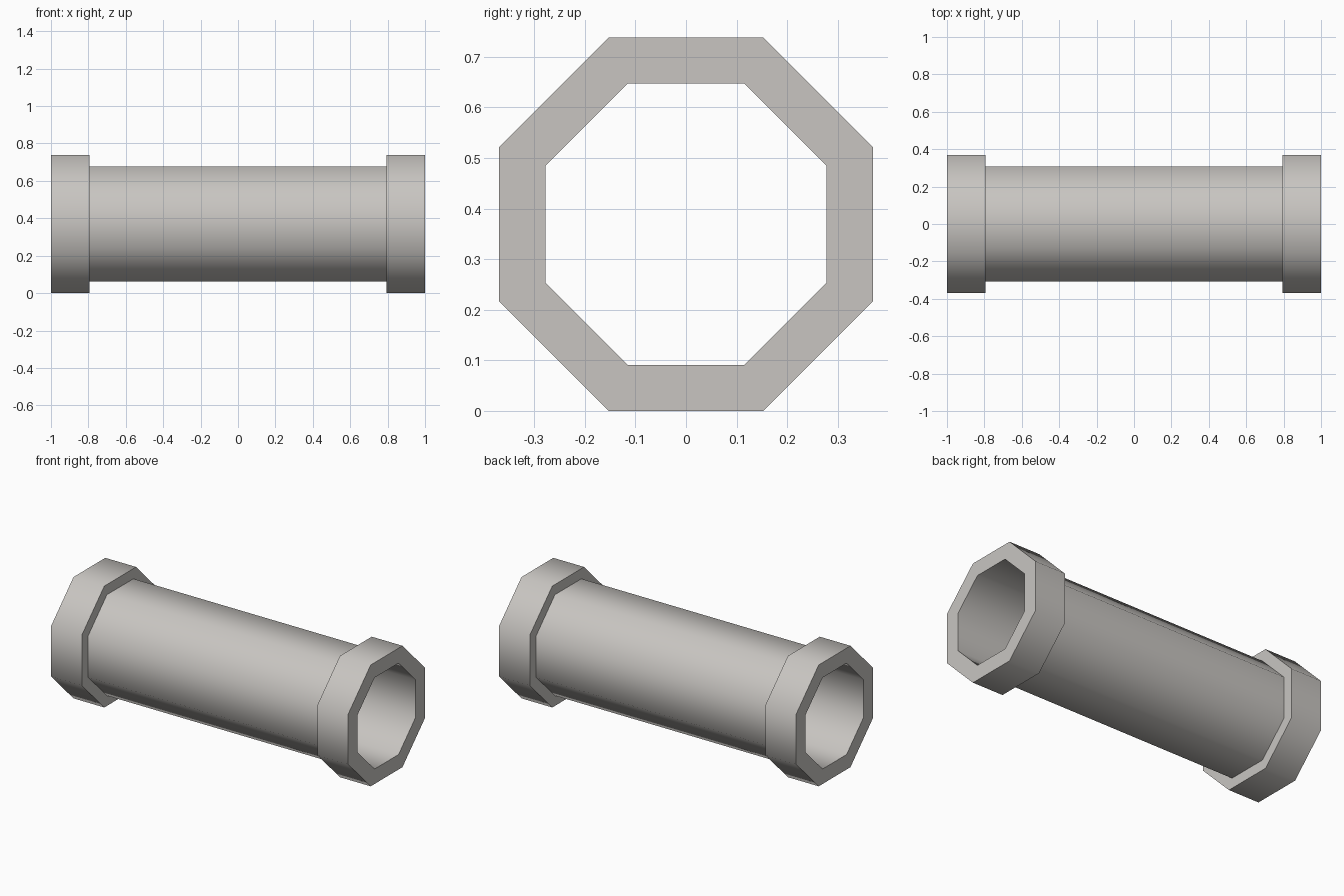
import bpy, bmesh, math

if "Cube" in bpy.data.objects:
    bpy.data.objects.remove(bpy.data.objects["Cube"])

SIDES = 8
CENTRE_Z = 0.369
FLAT = math.cos(math.pi / SIDES)   # apothem / corner radius

stone = bpy.data.materials.new("warm light grey")
stone.diffuse_color = (0.58, 0.56, 0.535, 1)
stone.use_nodes = True
stone.node_tree.nodes["Principled BSDF"].inputs["Base Color"].default_value = stone.diffuse_color


def lathe(name, profile):
    """Sweep a closed (x, apothem) profile round the x axis as an octagon."""
    bm = bmesh.new()
    rings = []
    for x, apothem in profile:
        r = apothem / FLAT
        ring = []
        for i in range(SIDES):
            a = 2 * math.pi * (i + 0.5) / SIDES
            ring.append(bm.verts.new((x, r * math.cos(a), CENTRE_Z + r * math.sin(a))))
        rings.append(ring)
    for k, ring in enumerate(rings):
        nxt = rings[(k + 1) % len(rings)]
        for i in range(SIDES):
            j = (i + 1) % SIDES
            bm.faces.new((ring[i], ring[j], nxt[j], nxt[i]))
    bmesh.ops.recalc_face_normals(bm, faces=bm.faces[:])
    # long walls shade smoothly, the flat ring faces stay crisp
    for f in bm.faces:
        f.smooth = abs(f.normal.x) < 0.5
    for e in bm.edges:
        e.smooth = e.calc_face_angle() < math.radians(60)
    mesh = bpy.data.meshes.new(name)
    bm.to_mesh(mesh)
    bm.free()
    mesh.materials.append(stone)
    obj = bpy.data.objects.new(name, mesh)
    bpy.context.collection.objects.link(obj)
    return obj


# Hollow pipe with a raised collar at each end
OUTER, BODY, BORE, STEP = 0.369, 0.307, 0.278, 0.793
lathe("collared_pipe", [
    (-1, BORE), (-1, OUTER), (-STEP, OUTER), (-STEP, BODY),
    (STEP, BODY), (STEP, OUTER), (1, OUTER), (1, BORE),
])
